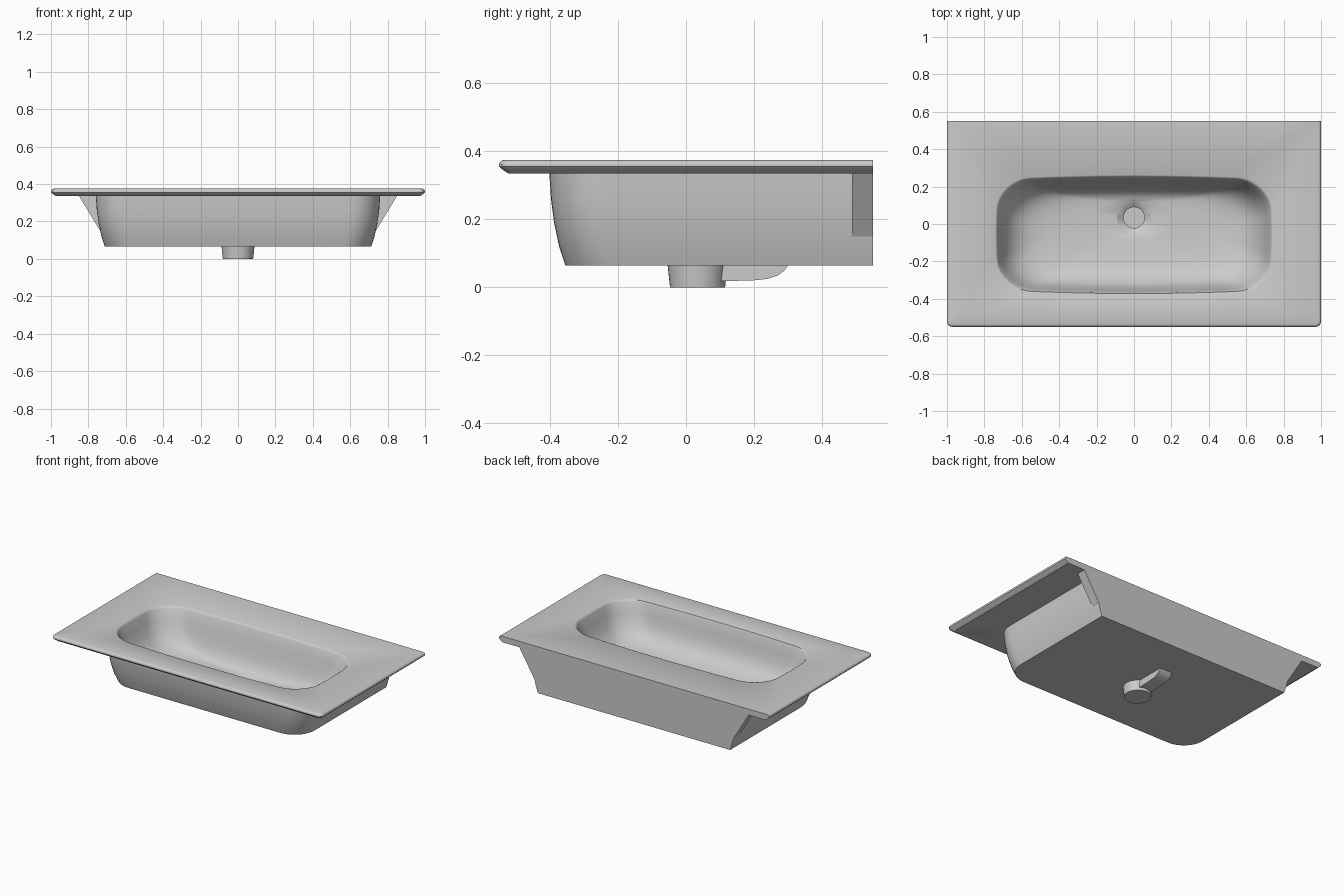
import bpy, bmesh
from math import sin, cos, pi

if "Cube" in bpy.data.objects:
    bpy.data.objects.remove(bpy.data.objects["Cube"])

ARC, EDGE = 10, 12      # points per corner / per straight edge


def ring(z, hx, y0, y1, rf, rb, bow=0.0):
    """Rounded rectangle: half width hx, y0..y1, front and back corner radii."""
    corners = [(hx - rb, y1 - rb, rb, 0), (-hx + rb, y1 - rb, rb, pi / 2),
               (-hx + rf, y0 + rf, rf, pi), (hx - rf, y0 + rf, rf, 1.5 * pi)]
    arcs = [[(cx + r * cos(a + pi / 2 * i / ARC), cy + r * sin(a + pi / 2 * i / ARC))
             for i in range(ARC + 1)] for cx, cy, r, a in corners]
    pts = []
    for k, arc in enumerate(arcs):
        nxt = arcs[(k + 1) % 4][0]
        pts += arc
        ax, ay = arc[-1]
        pts += [(ax + (nxt[0] - ax) * i / EDGE, ay + (nxt[1] - ay) * i / EDGE)
                for i in range(1, EDGE)]
    mid = (y0 + y1) / 2
    half = (y1 - y0) / 2
    out = []
    for x, y in pts:
        y -= bow * (x / hx) ** 2 * (y - mid) / half
        x -= bow * ((y - mid) / half) ** 2 * x / hx
        out.append((x, y, z))
    return out


def circle(z, r, cy=0.034):
    return ring(z, r, cy - r, cy + r, r, r)


def finish(name, bm, angle):
    bmesh.ops.remove_doubles(bm, verts=bm.verts, dist=1e-5)
    bmesh.ops.recalc_face_normals(bm, faces=bm.faces)
    me = bpy.data.meshes.new(name)
    bm.to_mesh(me)
    bm.free()
    ob = bpy.data.objects.new(name, me)
    bpy.context.collection.objects.link(ob)
    bpy.ops.object.select_all(action='DESELECT')
    ob.select_set(True)
    bpy.context.view_layer.objects.active = ob
    bpy.ops.object.shade_smooth_by_angle(angle=angle)
    return ob


def loft(name, rings):
    bm = bmesh.new()
    loops = [[bm.verts.new(p) for p in r] for r in rings]
    n = len(loops[0])
    for a, b in zip(loops, loops[1:]):
        for i in range(n):
            j = (i + 1) % n
            bm.faces.new((a[i], a[j], b[j], b[i]))
    bm.faces.new(loops[0])
    bm.faces.new(loops[-1])
    return finish(name, bm, 0.6)


def prism(name, pts, offset):
    bm = bmesh.new()
    a = [bm.verts.new(p) for p in pts]
    b = [bm.verts.new([c + d for c, d in zip(p, offset)]) for p in pts]
    bm.faces.new(a)
    bm.faces.new(b)
    for i in range(len(a)):
        j = (i + 1) % len(a)
        bm.faces.new((a[i], a[j], b[j], b[i]))
    return finish(name, bm, 0.6)


# Basin shell: waste outlet, outer body, countertop slab, bowl, drain hole
B = 0.55
rings = [circle(0.0, 0.081), circle(0.065, 0.088)]
for z, hx, y0 in [(.065, .712, -.355), (.12, .73, -.373), (.19, .745, -.388),
                  (.26, .755, -.397), (.335, .76, -.402)]:
    rings.append(ring(z, hx, y0, B, .15, 0))
for z, inset in [(.335, .027), (.349, .007), (.355, .001), (.362, 0),
                 (.369, .003), (.373, .008), (.375, .015)]:
    rings.append(ring(z, 1 - inset, -.55 + inset, B, .03 - inset * .7, 0))
for z, hx, y0, y1, r in [(.375, .742, -.378, .262, .17), (.372, .736, -.372, .256, .17),
                         (.362, .73, -.367, .25, .17), (.30, .71, -.355, .232, .17),
                         (.24, .685, -.342, .217, .17), (.19, .65, -.322, .202, .17),
                         (.155, .605, -.292, .187, .165), (.132, .55, -.252, .172, .16),
                         (.118, .47, -.20, .158, .15), (.109, .36, -.14, .145, .13),
                         (.104, .22, -.085, .132, .105)]:
    rings.append(ring(z, hx, y0, y1, r, r, .02))
rings += [circle(.10, .09), circle(.075, .056), circle(.03, .056)]
loft("washbasin", rings)

# Overflow channel under the body
prism("overflow_channel",
      [(-.045, y, z) for y, z in [(.10, .07), (.10, .018), (.20, .021), (.24, .025),
                                  (.27, .035), (.29, .05), (.303, .07)]], (.09, 0, 0))

# Triangular wall brackets at the back corners
for s, side in ((-1, "left"), (1, "right")):
    prism(side + "_wall_bracket",
          [(s * x, .488, z) for x, z in [(.85, .336), (.72, .336), (.70, .15), (.737, .15)]],
          (0, B - .488, 0))
